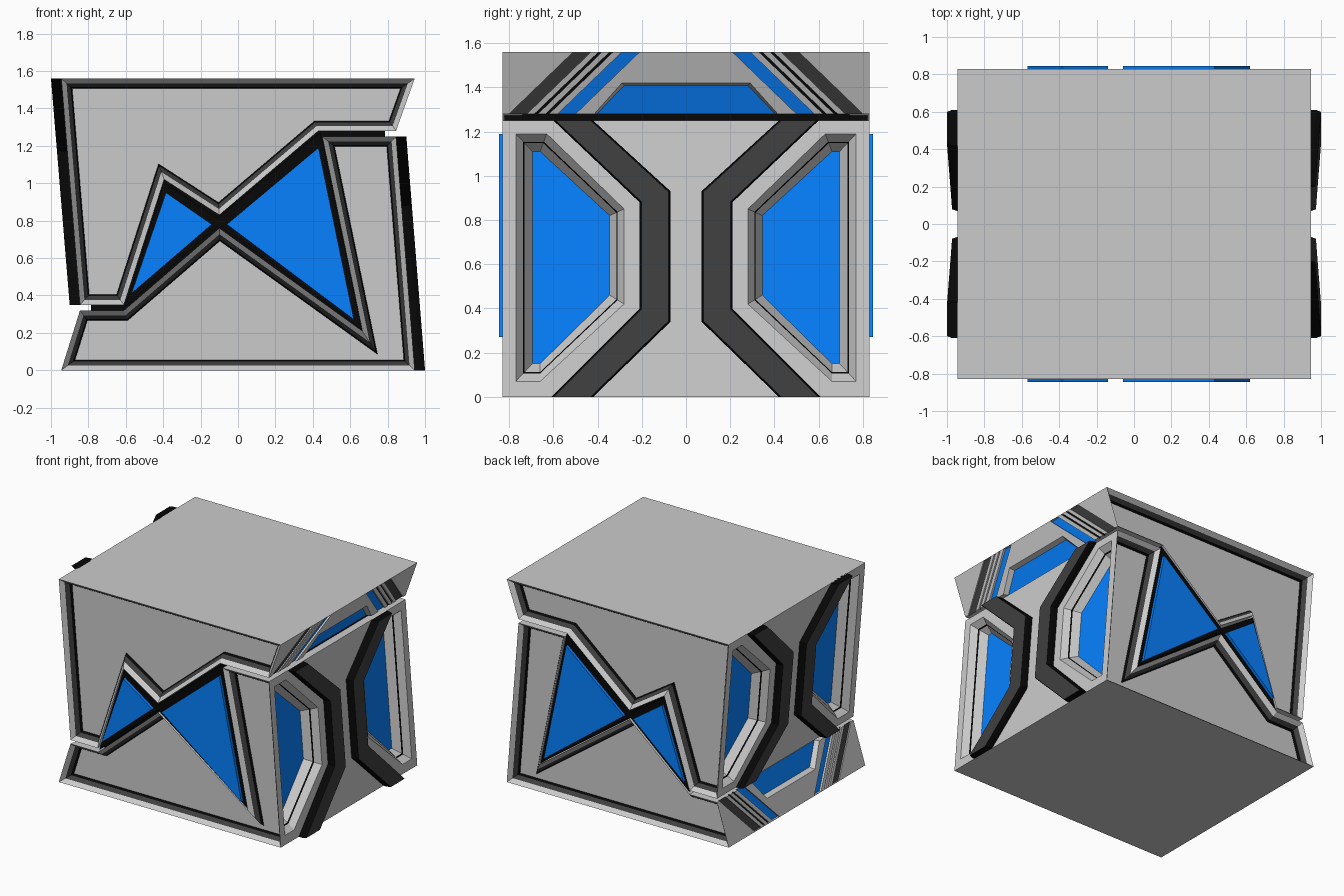
import bpy, bmesh

if "Cube" in bpy.data.objects:
    bpy.data.objects.remove(bpy.data.objects["Cube"])

def material(name, c):
    m = bpy.data.materials.new(name)
    m.diffuse_color = (*c, 1)
    m.use_nodes = True
    m.node_tree.nodes["Principled BSDF"].inputs["Base Color"].default_value = m.diffuse_color
    return m

GREY, DARK, BLACK, BLUE = range(4)
MATS = [material("panel_grey", (0.8, 0.8, 0.8)), material("trim_dark", (0.05, 0.05, 0.05)),
        material("groove_black", (0.002, 0.002, 0.002)), material("glow_blue", (0.002, 0.22, 1.0))]

def finish(name, bm):
    me = bpy.data.meshes.new(name)
    bm.to_mesh(me)
    bm.free()
    for m in MATS:
        me.materials.append(m)
    ob = bpy.data.objects.new(name, me)
    bpy.context.collection.objects.link(ob)
    return ob

def loft(bm, rings, mats, cap):
    """Closed solid through point rings; mats gives one index per band, cap the end faces."""
    vs = [[bm.verts.new(p) for p in r] for r in rings]
    n = len(vs[0])
    faces = [bm.faces.new(vs[0]), bm.faces.new(vs[-1])]
    faces[0].material_index = faces[1].material_index = cap
    for a, b, m in zip(vs, vs[1:], mats):
        for i in range(n):
            f = bm.faces.new((a[i], a[(i + 1) % n], b[(i + 1) % n], b[i]))
            f.material_index = m
            faces.append(f)
    bmesh.ops.recalc_face_normals(bm, faces=faces)
    return faces[:2]

def lerp(a, b, f):
    return [(p[0] + (q[0] - p[0]) * f, p[1] + (q[1] - p[1]) * f) for p, q in zip(a, b)]

def side(s, flare, m, pts, out):
    """(y, t) on a sloped side wall to 3D; t runs from the outer end (0) to the waist gap (1)."""
    res = []
    for y, t in pts:
        if s > 0:
            z = 1.56 - 0.28 * t if flare else 1.25 * t
        else:
            z = 0.32 * t if flare else 1.56 - 1.21 * t
        res.append((s * (0.945 - 0.1 * t + out), m * y, z))
    return res

# Body halves: interlocking profiles with stepped rims front and back
UPPER = [(-.945, 1.56), (.945, 1.56), (.845, 1.28), (.43, 1.28), (-.10, .83),
         (-.395, 1.02), (-.61, .35), (-.845, .35)]
LOWER = [(-.945, 0), (.945, 0), (.845, 1.25), (.45, 1.25), (.665, .21),
         (-.10, .76), (-.61, .32), (-.845, .32)]

def body(name, outline):
    bm = bmesh.new()
    caps = loft(bm, [[(x, y, z) for x, z in outline] for y in (-.83, .83)], [GREY], GREY)
    for f in caps:
        for th, dp, mat in ((.026, -.03, GREY), (.020, -.03, DARK), (.008, -.02, BLACK)):
            r = bmesh.ops.inset_individual(bm, faces=[f], thickness=th, depth=dp,
                                           use_even_offset=True)
            for g in r["faces"]:
                if g is not f:
                    g.material_index = mat
            f.material_index = GREY
    return finish(name, bm)

# Side recesses: windows on the long wall, diagonal bands and a trapezoid on the flare
HEX_OUT = [(.77, .952), (.63, .952), (.28, .68), (.28, .336), (.66, .056), (.77, .056)]
HEX_IN = [(.695, .888), (.66, .888), (.345, .656), (.345, .368), (.66, .12), (.695, .12)]
TRAP_OUT = [(-.44, 1.1), (.44, 1.1), (.29, .50), (-.29, .50)]
TRAP_IN = [(-.43, 1.1), (.43, 1.1), (.28, .54), (-.28, .54)]
BANDS = ((.72, .80, .008, DARK), (.67, .685, .012, BLACK),
         (.62, .635, .012, BLACK), (.50, .58, .014, BLUE))

def recess(bm, s):
    for m in (-1, 1):
        steps = ((0, .03), (0, 0), (.45, -.045), (.53, -.055), (1, -.11))
        loft(bm, [side(s, False, m, lerp(HEX_OUT, HEX_IN, f), o) for f, o in steps],
             [GREY, GREY, BLACK, GREY], BLUE)

def flare_recess(bm, s):
    steps = ((0, .03), (0, 0), (1, -.035))
    loft(bm, [side(s, True, 1, lerp(TRAP_OUT, TRAP_IN, f), o) for f, o in steps],
         [GREY, GREY], BLUE)
    for m in (-1, 1):
        for a, b, depth, mat in BANDS:
            q = [(y - .29 * (1 - t), t) for y, t in ((a, 1.06), (b, 1.06), (b, .01), (a, .01))]
            loft(bm, [side(s, True, m, q, o) for o in (.03, -depth)], [GREY], mat)

for name, outline, s in (("upper_shell", UPPER, -1), ("lower_shell", LOWER, 1)):
    ob = body(name, outline)
    bm = bmesh.new()
    recess(bm, s)
    flare_recess(bm, -s)
    cutter = finish(name + "_cutter", bm)
    cutter.hide_render = True
    mod = ob.modifiers.new("recesses", 'BOOLEAN')
    mod.operation, mod.solver, mod.object = 'DIFFERENCE', 'EXACT', cutter
    bpy.context.view_layer.objects.active = ob
    bpy.ops.object.modifier_apply(modifier=mod.name)
    bpy.data.objects.remove(cutter)

# Black core, plus the plates seen in the waist gap on each side
for name, x0, x1, y, z0, z1 in (("inner_core", -.70, .70, .72, .15, 1.36),
                                ("right_gap_plate", .3, .785, .74, 1.215, 1.31),
                                ("left_gap_plate", -.785, -.5, .74, .29, .385)):
    bm = bmesh.new()
    loft(bm, [[(x0, -y, z), (x1, -y, z), (x1, y, z), (x0, y, z)] for z in (z0, z1)],
         [BLACK], BLACK)
    finish(name, bm)

# Bow-tie: black backing filling each opening, thin blue plate on top, front and back
for name, back, tri in (
        ("large_triangle", [(.44, 1.272), (-.13, .795), (.662, .218)],
         [(.43, 1.19), (-.06, .78), (.62, .27)]),
        ("small_triangle", [(-.397, 1.005), (-.08, .795), (-.605, .335)],
         [(-.385, .95), (-.14, .78), (-.57, .41)])):
    bm = bmesh.new()
    for m in (-1, 1):
        loft(bm, [[(x, m * y, z) for x, z in back] for y in (.70, .822)], [BLACK], BLACK)
    finish(name + "_backing", bm)
    bm = bmesh.new()
    for m in (-1, 1):
        loft(bm, [[(x, m * y, z) for x, z in tri] for y in (.815, .845)], [BLUE], BLUE)
    finish(name, bm)

# Raised dark hourglass braces on both side walls
INNER = [(.42, 0), (.07, .272), (.07, .744), (.42, 1)]
OUTER = [(.61, 0), (.21, .32), (.21, .704), (.60, 1)]
for s, name in ((1, "right_braces"), (-1, "left_braces")):
    bm = bmesh.new()
    for m in (-1, 1):
        rings = []
        for f, o in ((0, -.01), (0, .03), (.06, .055)):
            ring = lerp(INNER, OUTER, f) + lerp(OUTER, INNER, f)[::-1]
            rings.append(side(s, False, m, ring, o))
        loft(bm, rings, [BLACK, BLACK], DARK)
    finish(name, bm)
